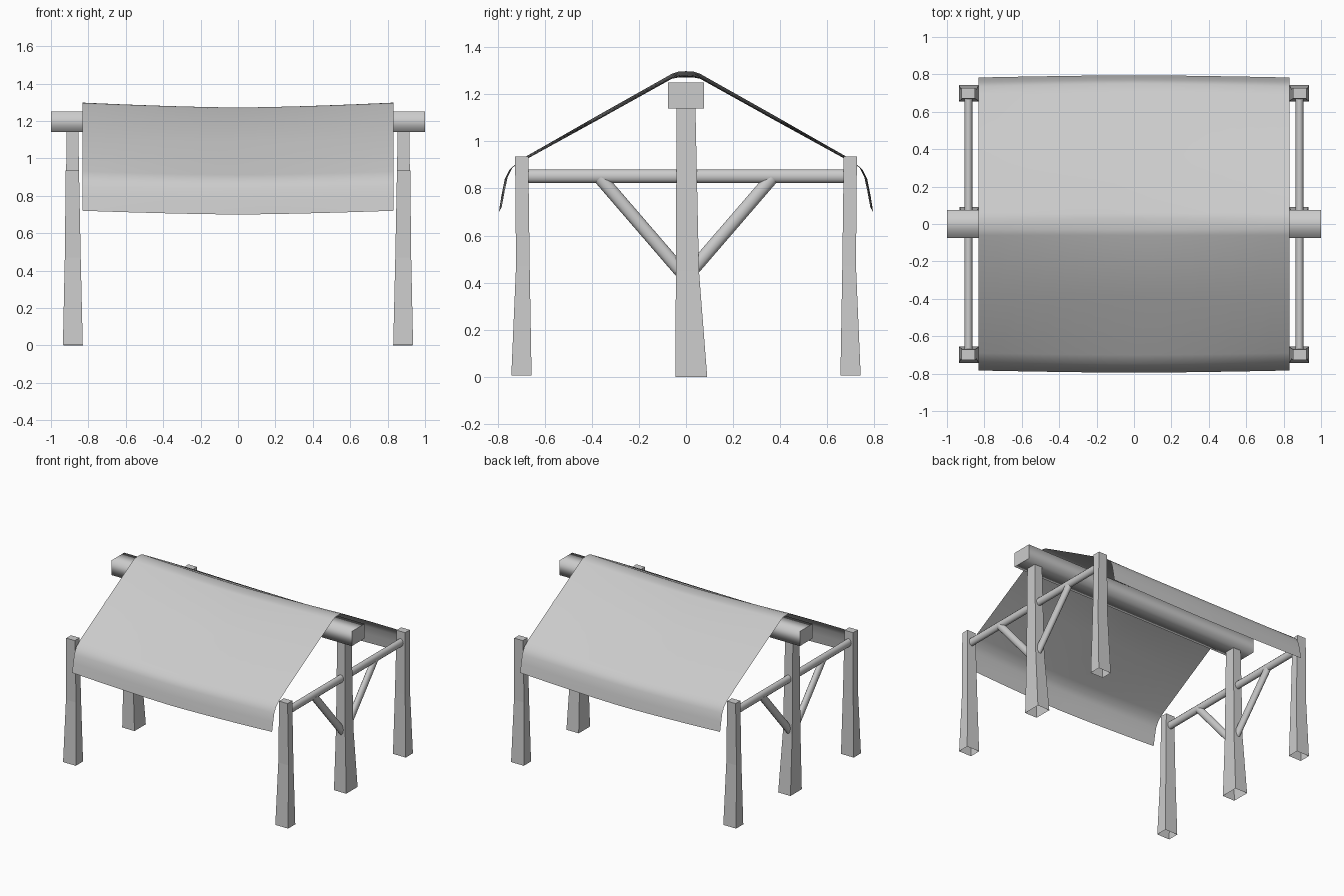
import bpy, math
from mathutils import Vector

if "Cube" in bpy.data.objects:
    bpy.data.objects.remove(bpy.data.objects["Cube"])


def make(name, verts, faces, smooth=False):
    me = bpy.data.meshes.new(name)
    me.from_pydata(verts, [], faces)
    me.update()
    for p in me.polygons:
        p.use_smooth = smooth and len(p.vertices) == 4
    ob = bpy.data.objects.new(name, me)
    bpy.context.collection.objects.link(ob)
    return ob


def post(name, sections):
    """Open-bottomed four-sided post; sections are (x0, x1, y0, y1, z)."""
    v, f = [], []
    for x0, x1, y0, y1, z in sections:
        v += [(x0, y0, z), (x1, y0, z), (x1, y1, z), (x0, y1, z)]
    for k in range(len(sections) - 1):
        for i in range(4):
            j = (i + 1) % 4
            f.append((4*k + i, 4*k + j, 4*k + 4 + j, 4*k + 4 + i))
    n = len(v)
    f.append((n - 4, n - 3, n - 2, n - 1))
    return make(name, v, f)


def pole(name, a, b, rx, r, sides=12):
    """Round pole in the YZ plane, rx is its half width along x."""
    a, b = Vector(a), Vector(b)
    u = Vector((1, 0, 0))
    w = (b - a).normalized().cross(u)
    v = []
    for p in (a, b):
        for i in range(sides):
            t = math.tau * i / sides
            v.append(p + u * rx * math.cos(t) + w * r * math.sin(t))
    f = [(i, i + sides, (i + 1) % sides + sides, (i + 1) % sides) for i in range(sides)]
    f += [tuple(range(sides)), tuple(reversed(range(sides, 2 * sides)))]
    return make(name, v, f, True)


# Ridge beam with soft-shaded long sides and flat ends
h = [(-.076, 1.14), (.076, 1.14), (.076, 1.25), (-.076, 1.25)]
beam = make("ridge_beam", [(x, y, z) for x in (-1, 1) for y, z in h],
            [(i, (i + 1) % 4, (i + 1) % 4 + 4, i + 4) for i in range(4)]
            + [(3, 2, 1, 0), (4, 5, 6, 7)], True)
for p in beam.data.polygons:
    p.use_smooth = abs(p.normal.x) < .5
    if not p.use_smooth:
        p.flip() if p.normal.x * p.center.x < 0 else None
        

# End frames: centre post, corner posts, rail and braces
for s, side in ((-1, "left"), (1, "right")):
    def span(a, b):
        return tuple(sorted((s * a, s * b)))
    post(side + "_centre_post", [
        (*span(.83, .932), -.045, .09, 0),
        (*span(.845, .922), -.043, .055, .45),
        (*span(.853, .917), -.04, .04, 1.145)])
    for d, end in ((-1, "front"), (1, "back")):
        def yspan(a, b):
            return tuple(sorted((d * a, d * b)))
        post(f"{side}_{end}_corner_post", [
            (*span(.83, .936), *yspan(.656, .742), .005),
            (*span(.841, .926), *yspan(.664, .722), .47),
            (*span(.85, .921), *yspan(.67, .726), .935)])
        pole(f"{side}_{end}_brace", (s * .885, d * .02, .445),
             (s * .885, d * .365, .845), .022, .028)
    pole(side + "_rail", (s * .885, -.69, .852), (s * .885, .69, .852), .022, .029)

# Cloth canopy: end profile and sagging middle profile, (y, z) from ridge to hem
end = [(0, 1.298), (.03, 1.297), (.06, 1.287), (.38, 1.107), (.69, .93),
       (.735, .893), (.757, .85), (.77, .79), (.783, .72)]
mid = [(0, 1.272), (.03, 1.272), (.06, 1.266), (.38, 1.088), (.70, .912),
       (.75, .88), (.77, .84), (.784, .77), (.795, .70)]


def both(p):
    return [(-y, z) for y, z in reversed(p[1:])] + p


end, mid = both(end), both(mid)
N, M = 16, len(end)
v, f = [], []
for i in range(N + 1):
    q = 2 * i / N - 1
    t = 1 - abs(q) ** 1.5
    v += [(q * .832, a[0] + (b[0] - a[0]) * t, a[1] + (b[1] - a[1]) * t)
          for a, b in zip(end, mid)]
for i in range(N):
    for j in range(M - 1):
        k = i * M + j
        f.append((k, k + M, k + M + 1, k + 1))
make("cloth_canopy", v, f, True)

# Consistent outward normals
bpy.ops.object.select_all(action='DESELECT')
for ob in bpy.context.collection.objects:
    ob.select_set(True)
    bpy.context.view_layer.objects.active = ob
bpy.ops.object.mode_set(mode='EDIT')
bpy.ops.mesh.select_all(action='SELECT')
bpy.ops.mesh.normals_make_consistent(inside=False)
bpy.ops.object.mode_set(mode='OBJECT')
